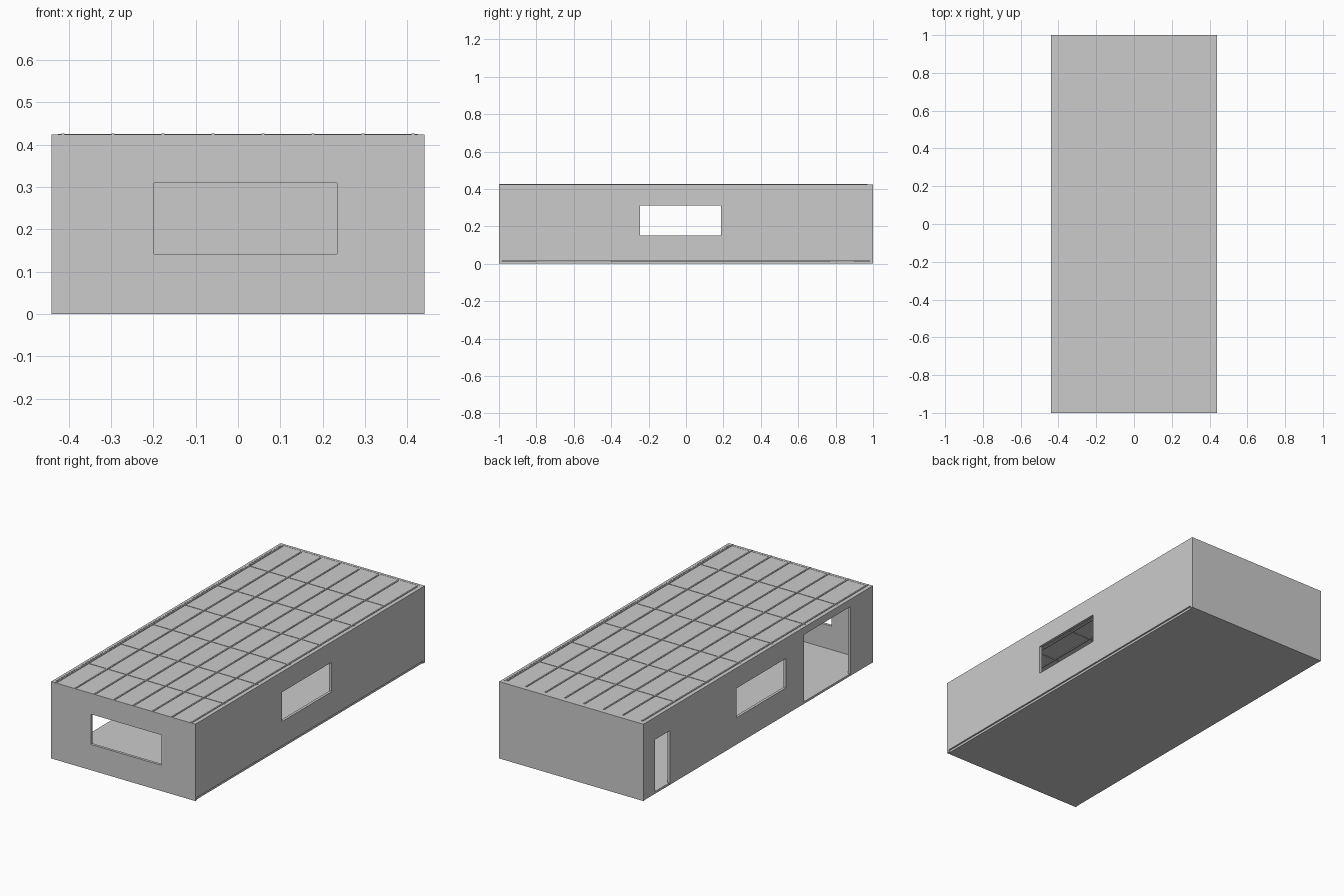
import bpy, bmesh
from mathutils import Matrix

if "Cube" in bpy.data.objects:
    bpy.data.objects.remove(bpy.data.objects["Cube"])

HX, HY, TOP, T = 0.44, 1.0, 0.424, 0.015   # half width, half length, height, wall thickness
FLOOR = 0.012


def add_boxes(name, boxes):
    """One object from a list of (x0, x1, y0, y1, z0, z1) boxes."""
    bm = bmesh.new()
    for x0, x1, y0, y1, z0, z1 in boxes:
        m = Matrix.Translation(((x0 + x1) / 2, (y0 + y1) / 2, (z0 + z1) / 2))
        bmesh.ops.create_cube(bm, size=1, matrix=m @ Matrix.Diagonal((x1 - x0, y1 - y0, z1 - z0, 1)))
    me = bpy.data.meshes.new(name)
    bm.to_mesh(me)
    bm.free()
    ob = bpy.data.objects.new(name, me)
    bpy.context.collection.objects.link(ob)
    return ob


def wall_boxes(u0, u1, z0, z1, holes):
    """Split a wall into strips around openings (u0, u1, z0, z1)."""
    out, u = [], u0
    for a, b, lo, hi in sorted(holes):
        out.append((u, a, z0, z1))
        if lo > z0:
            out.append((a, b, z0, lo))
        out.append((a, b, hi, z1))
        u = b
    out.append((u, u1, z0, z1))
    return out


def add_wall(name, axis, n0, n1, u0, u1, z0, holes=()):
    """Wall of one clean shell with cut openings; axis is its thickness direction."""
    us = sorted({u0, u1, *[h[0] for h in holes], *[h[1] for h in holes]})
    zs = sorted({z0, TOP, *[max(h[2], z0) for h in holes], *[h[3] for h in holes]})
    bm = bmesh.new()
    for a, b in zip(us, us[1:]):
        for c, d in zip(zs, zs[1:]):
            cu, cz = (a + b) / 2, (c + d) / 2
            if any(h[0] < cu < h[1] and h[2] < cz < h[3] for h in holes):
                continue
            pts = [(a, c), (b, c), (b, d), (a, d)]
            bm.faces.new([bm.verts.new((n0, u, z) if axis == 'x' else (u, n0, z)) for u, z in pts])
    bmesh.ops.remove_doubles(bm, verts=bm.verts, dist=1e-5)
    ext = bmesh.ops.extrude_face_region(bm, geom=bm.faces[:], use_keep_orig=True)
    verts = [g for g in ext['geom'] if isinstance(g, bmesh.types.BMVert)]
    bmesh.ops.translate(bm, verts=verts, vec=(n1 - n0, 0, 0) if axis == 'x' else (0, n1 - n0, 0))
    bmesh.ops.recalc_face_normals(bm, faces=bm.faces)
    bmesh.ops.dissolve_limit(bm, angle_limit=0.01, verts=bm.verts, edges=bm.edges)
    me = bpy.data.meshes.new(name)
    bm.to_mesh(me)
    bm.free()
    bpy.context.collection.objects.link(bpy.data.objects.new(name, me))


# floor slab
add_boxes("floor", [(-HX + 0.002, HX - 0.006, -HY + 0.005, HY - 0.005, 0, FLOOR)])

# end walls: window in the front, solid back
add_wall("front_wall", 'y', -HY, -HY + T, -HX, HX, 0, [(-0.198, 0.234, 0.142, 0.309)])
add_wall("back_wall", 'y', HY - T, HY, -HX, HX, 0)

# side walls: matching windows, two doorways on the left
window = (-0.245, 0.188, 0.15, 0.312)
add_wall("right_wall", 'x', HX - T, HX, -HY + T, HY - T, FLOOR + 0.003, [window])
add_wall("left_wall", 'x', -HX, -HX + T, -HY + T, HY - T, 0.004,
         [window, (-0.805, -0.40, 0, 0.383), (0.77, 0.90, 0, 0.30)])

# ceiling panel with raised grid bars
add_boxes("ceiling_panel", [(-HX + T, HX - T, -HY + T, HY - T, 0.415, 0.423)])
W = 0.004
add_boxes("ceiling_long_bars",
          [(x - W, x + W, -HY + 0.002, 0.97, 0.411, 0.4265)
           for x in (-0.413 + 0.118 * i for i in range(8))])
add_boxes("ceiling_cross_bars",
          [(-HX + T, HX - T, y - W / 2, y + W / 2, 0.411, 0.425)
           for y in (0.69 - 0.281 * i for i in range(6))])
